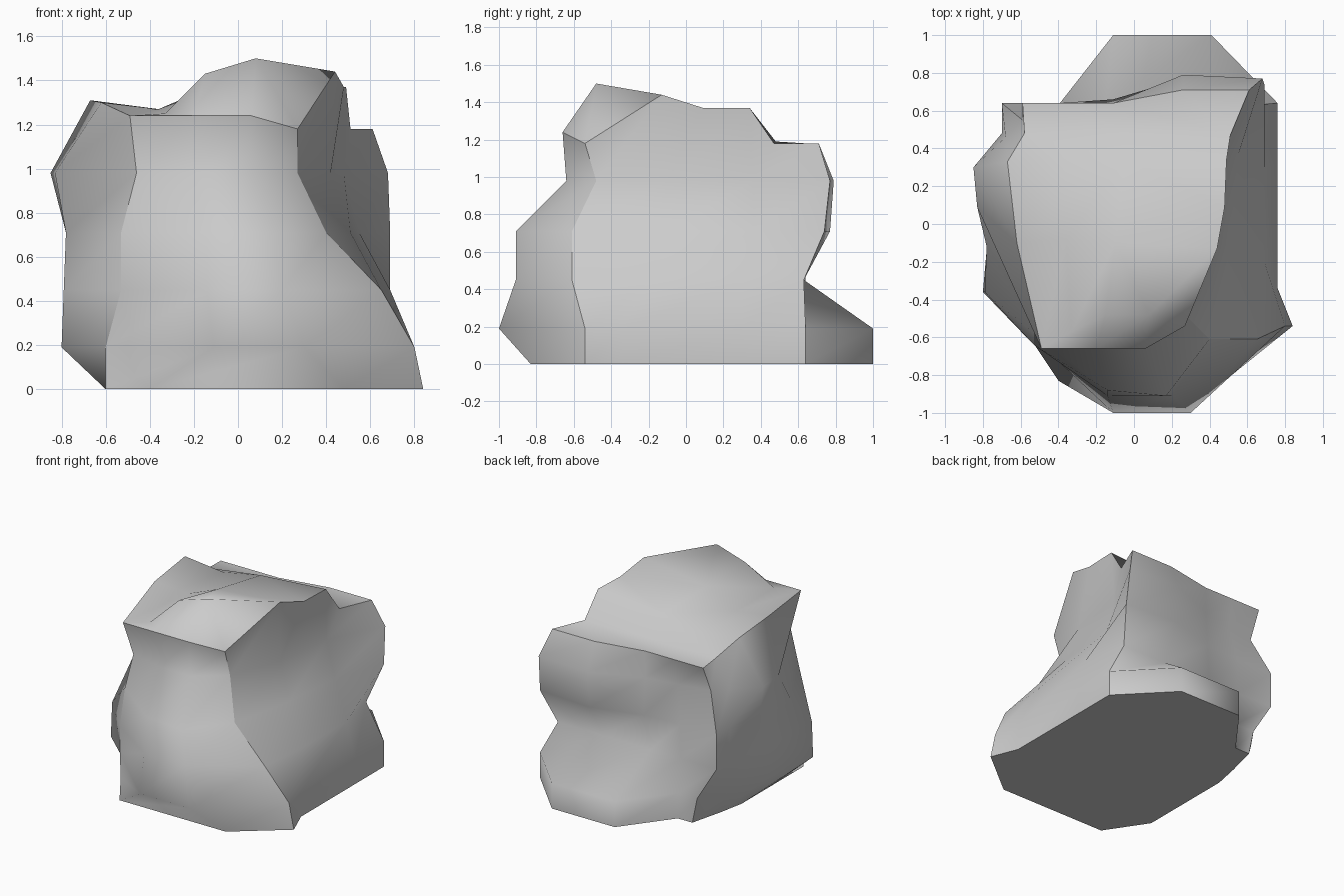
import bpy, bmesh

if "Cube" in bpy.data.objects:
    bpy.data.objects.remove(bpy.data.objects["Cube"])

# Horizontal cross-sections, counter-clockwise from the front-left ridge:
# front-left, 2 front, front-right, 2 right, back-right, 3 back, back-left, 3 left
SECTIONS = [
    (0.00, [(-.60, -.53), (-.4, -.83), (.48, -.83), (.84, -.54), (.76, -.34), (.76, .3),
            (.76, .64), (.41, 1), (-.11, 1), (-.38, .64), (-.5, .64), (-.56, .4), (-.6, .2), (-.6, -.1)]),
    (0.19, [(-.60, -.54), (-.11, -1), (.3, -1), (.8, -.54), (.76, -.34), (.76, .3),
            (.76, .64), (.41, 1), (-.11, 1), (-.38, .64), (-.54, .64), (-.66, .47), (-.75, .2), (-.8, -.36)]),
    (0.45, [(-.53, -.64), (-.14, -.91), (.2, -.91), (.65, -.61), (.69, -.2), (.69, .3),
            (.62, .63), (.25, .63), (-.15, .63), (-.4, .63), (-.7, .64), (-.7, .48), (-.76, .2), (-.79, -.36)]),
    (0.71, [(-.53, -.58), (-.14, -.88), (.17, -.91), (.40, -.61), (.51, -.12), (.55, .36),
            (.69, .74), (.26, .77), (-.11, .66), (-.4, .64), (-.7, .64), (-.7, .48), (-.78, .25), (-.78, -.12)]),
    (0.98, [(-.46, -.58), (-.2, -.64), (.06, -.64), (.27, -.48), (.42, -.1), (.48, .36),
            (.68, .77), (.26, .79), (-.11, .64), (-.35, .6), (-.59, .55), (-.68, .46), (-.85, .3), (-.83, .09)]),
]
FRONT_LEFT, FRONT_RIGHT, BACK_RIGHT, BACK_LEFT = 0, 3, 6, 10

# Upper rim, uneven in height
RIM = [(-.49, -.66, 1.24), (-.2, -.66, 1.24), (.06, -.66, 1.24), (.27, -.54, 1.18),
       (.44, -.13, 1.44), (.49, .34, 1.37), (.61, .71, 1.18),
       (.26, .71, 1.18), (-.11, .64, 1.18), (-.35, .64, 1.18), (-.59, .64, 1.18), (-.58, .48, 1.19),
       (-.67, .33, 1.31), (-.62, -.1, 1.30)]

# Crest, notches and hollows inside the rim
TOP = {'p': (-.15, -.48, 1.43), 'q': (.08, -.48, 1.5), 'r': (-.1, -.1, 1.38),
       's': (-.05, .34, 1.33), 't': (.51, .47, 1.18), 'u': (-.05, .48, 1.19),
       'v': (-.33, -.57, 1.25), 'w': (-.36, -.08, 1.27), 'x': (-.36, .34, 1.27),
       'y': (.48, .09, 1.37)}
TOP_FACES = ["0 1 v", "1 p v", "1 2 q p", "2 3 q", "3 4 q", "q 4 r p", "v p r w",
             "4 y r", "y 5 s r", "w r s x", "0 v w 13", "13 w x 12", "5 t u s",
             "t 6 7", "t 7 8 u", "8 9 u", "9 10 11 u", "11 x s u", "11 12 x"]
RIM_EXTRA = {4: 'y', 5: 't'}   # extra rim points on the right wall

bm = bmesh.new()
rings = [[bm.verts.new((x, y, z)) for x, y in pts] for z, pts in SECTIONS]
rings.append([bm.verts.new(co) for co in RIM])
top = {k: bm.verts.new(co) for k, co in TOP.items()}
top.update({str(i): v for i, v in enumerate(rings[-1])})

# Rock walls and flat underside
n = len(RIM)
for low, high in zip(rings, rings[1:]):
    for i in range(n):
        j = (i + 1) % n
        if high is rings[-1] and i in RIM_EXTRA:
            extra = top[RIM_EXTRA[i]]
            bm.faces.new((low[i], extra, high[i]))
            bm.faces.new((low[i], low[j], high[j], extra))
        else:
            bm.faces.new((low[i], low[j], high[j], high[i]))
base = bm.faces.new(rings[0][::-1])

# Rock top
for names in TOP_FACES:
    bm.faces.new([top[k] for k in names.split()])
bmesh.ops.recalc_face_normals(bm, faces=bm.faces)

# Smooth shading broken by the four ridges, the rim and the base outline
for f in bm.faces:
    f.smooth = True
sharp = list(base.edges)
for k in (FRONT_LEFT, FRONT_RIGHT, BACK_RIGHT, BACK_LEFT):
    sharp += [bm.edges.get((a[k], b[k])) for a, b in zip(rings, rings[1:])]
outline = "0 1 2 3 4 y 5 t 6 7 8 9 10 11 12 13 0".split()
sharp += [bm.edges.get((top[a], top[b])) for a, b in zip(outline, outline[1:])]
for e in sharp:
    e.smooth = False

mesh = bpy.data.meshes.new("boulder")
bm.to_mesh(mesh)
bm.free()
rock = bpy.data.objects.new("boulder", mesh)
bpy.context.collection.objects.link(rock)
